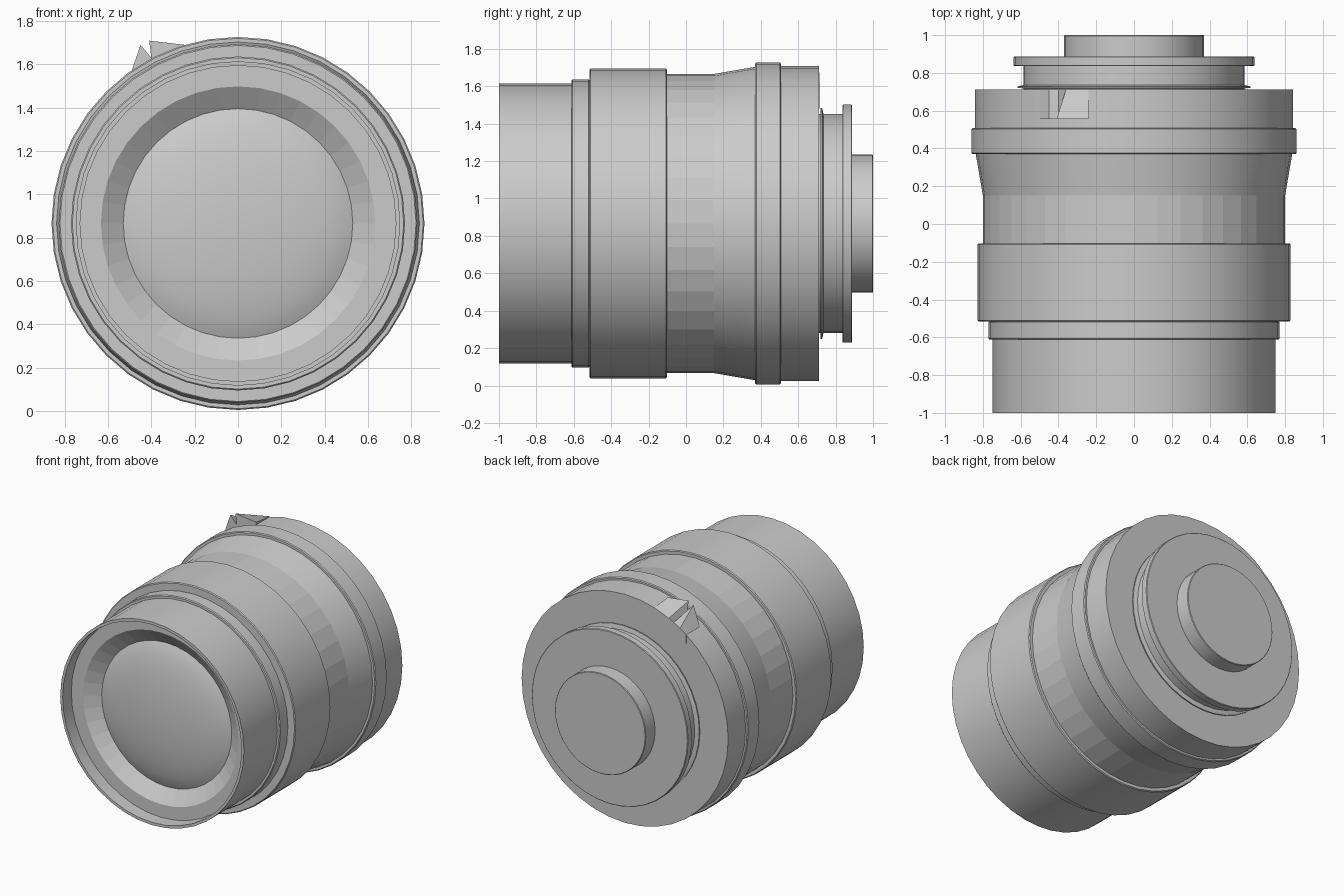
import bpy, bmesh, math

if "Cube" in bpy.data.objects:
    bpy.data.objects.remove(bpy.data.objects["Cube"])

CZ = 0.866      # height of the optical axis
SEG = 40        # sides around the barrel


def finish(name, bm, angle=30, flat=False):
    bmesh.ops.remove_doubles(bm, verts=bm.verts, dist=1e-5)
    me = bpy.data.meshes.new(name)
    bm.to_mesh(me)
    bm.free()
    ob = bpy.data.objects.new(name, me)
    bpy.context.collection.objects.link(ob)
    if not flat:
        bpy.ops.object.select_all(action='DESELECT')
        ob.select_set(True)
        bpy.context.view_layer.objects.active = ob
        bpy.ops.object.shade_smooth_by_angle(angle=math.radians(angle))
    return ob


def lathe(name, profile, flat=False):
    """Spin (radius, y) points, listed front to back, around the lens axis."""
    bm = bmesh.new()
    rings = []
    for r, y in profile:
        if r == 0:
            rings.append([bm.verts.new((0, y, CZ))] * SEG)
        else:
            rings.append([bm.verts.new((r * math.sin(2 * math.pi * i / SEG), y,
                                        CZ + r * math.cos(2 * math.pi * i / SEG)))
                          for i in range(SEG)])
    for a, b in zip(rings, rings[1:]):
        for i in range(SEG):
            j = (i + 1) % SEG
            quad = list(dict.fromkeys((a[i], b[i], b[j], a[j])))
            bm.faces.new(quad)
    return finish(name, bm, flat=flat)


def ring(name, r, y0, y1, inner0, inner1, c=0.006):
    """Raised collar with chamfered edges and side walls down to its neighbours."""
    return lathe(name, [(inner0, y0), (r - c, y0), (r, y0 + c),
                        (r, y1 - c), (r - c, y1), (inner1, y1)])


# Front glass: shallow convex dome
R, H, Y = 0.53, 0.08, -0.83
dome = [(R * math.sin(t), Y - H * (math.cos(t) - math.cos(1.2)) / (1 - math.cos(1.2)))
        for t in (0.15 * k for k in range(9))]
dome = [(r / math.sin(1.2), y) for r, y in dome]
lathe("front_glass", dome)

# Sloped retainer around the glass, and the flat ledge in front of it
lathe("glass_retainer", [(0.53, -0.83), (0.633, -0.90)][::-1][::-1], flat=True)
lathe("front_ledge", [(0.633, -0.90), (0.729, -0.90), (0.729, -1.0)][::1])

# Barrel sections, front to back
lathe("front_barrel", [(0.729, -1.0), (0.749, -1.0), (0.749, -0.61)])
ring("front_collar", 0.771, -0.612, -0.514, 0.745, 0.765)
ring("zoom_ring", 0.828, -0.516, -0.102, 0.765, 0.795)
lathe("waist", [(0.80, -0.104), (0.80, 0.15)], flat=True)
lathe("taper", [(0.80, 0.15), (0.838, 0.372)])
ring("focus_ring", 0.861, 0.37, 0.508, 0.83, 0.835)
lathe("rear_barrel", [(0.842, 0.506), (0.842, 0.711), (0.58, 0.711)])

# Rear mount: thin lip, neck, flange and end plug
lathe("mount_lip", [(0.58, 0.718), (0.618, 0.72), (0.618, 0.728), (0.586, 0.735)])
lathe("mount_neck", [(0.586, 0.71), (0.586, 0.836)])
ring("mount_flange", 0.637, 0.836, 0.888, 0.58, 0.36, 0.004)
lathe("rear_plug", [(0.37, 0.886), (0.37, 0.996), (0.366, 1.0), (0, 1.0)])

# Notched tab on the upper left, ramping down to the rear edge
crest = [(-0.50, 1.545), (-0.45, 1.69), (-0.40, 1.63), (-0.41, 1.71), (-0.24, 1.69)]
rear_x = [-0.50, -0.45, -0.40, -0.36, -0.24]
base = [(-0.24, 1.62), (-0.40, 1.56), (-0.50, 1.48)]
bm = bmesh.new()
front = [bm.verts.new((x, 0.555, z)) for x, z in crest + base]
back = [bm.verts.new((x, 0.713, CZ + math.sqrt(0.843 ** 2 - x * x))) for x in rear_x]
back += [bm.verts.new((x, 0.713, z)) for x, z in base]
bm.faces.new(front)
bm.faces.new(back[::-1])
for i in range(len(front)):
    j = (i + 1) % len(front)
    bm.faces.new((front[i], back[i], back[j], front[j]))
bmesh.ops.recalc_face_normals(bm, faces=bm.faces)
finish("notched_tab", bm, flat=True)
